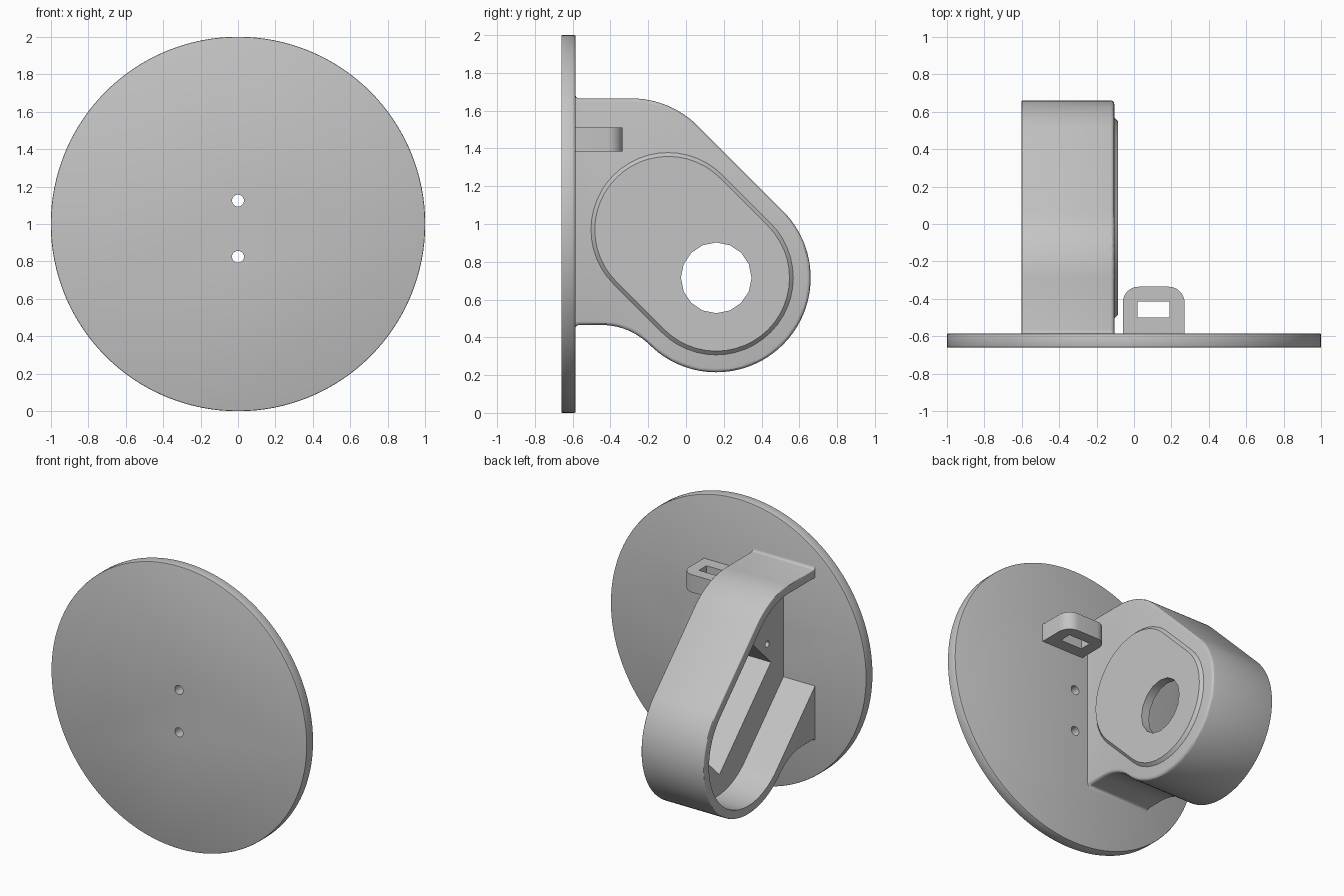
import bpy, bmesh, math
from mathutils import Vector

if "Cube" in bpy.data.objects:
    bpy.data.objects.remove(bpy.data.objects["Cube"], do_unlink=True)

# Single grey plastic
grey = bpy.data.materials.new("grey plastic")
grey.use_nodes = True
grey.diffuse_color = (0.55, 0.55, 0.55, 1)
grey.node_tree.nodes["Principled BSDF"].inputs["Base Color"].default_value = (0.55, 0.55, 0.55, 1)

# Planes to draw a profile in: (profile point, depth) -> world position
ALONG_X = lambda p, d: Vector((d, p[0], p[1]))
ALONG_Y = lambda p, d: Vector((p[0], d, p[1]))
ALONG_Z = lambda p, d: Vector((p[0], p[1], d))


def arc(center, radius, start, end, steps=24):
    angles = [math.radians(start + (end - start) * i / steps) for i in range(steps + 1)]
    return [(center[0] + radius * math.cos(a), center[1] + radius * math.sin(a)) for a in angles]


def circle(center, radius, sides):
    return arc(center, radius, 0, 360, sides)[:-1]


def prism(name, points, plane, low, high, bevel_low=0, bevel_high=0, segments=3):
    """Extrude a closed profile between two depths, optionally rounding either end."""
    bm = bmesh.new()
    bottom = [bm.verts.new(plane(p, low)) for p in points]
    top = [bm.verts.new(plane(p, high)) for p in points]
    caps = [bm.faces.new(bottom), bm.faces.new(top[::-1])]
    n = len(points)
    for i in range(n):
        j = (i + 1) % n
        bm.faces.new((bottom[j], bottom[i], top[i], top[j]))
    bmesh.ops.recalc_face_normals(bm, faces=bm.faces)
    for cap, width in zip(caps, (bevel_low, bevel_high)):
        if width:
            bmesh.ops.bevel(bm, geom=list(cap.edges), offset=width, segments=segments,
                            profile=0.5, affect='EDGES')
    mesh = bpy.data.meshes.new(name)
    bm.to_mesh(mesh)
    bm.free()
    mesh.materials.append(grey)
    obj = bpy.data.objects.new(name, mesh)
    bpy.context.collection.objects.link(obj)
    return obj


def activate(obj):
    bpy.ops.object.select_all(action='DESELECT')
    obj.select_set(True)
    bpy.context.view_layer.objects.active = obj


def cut(obj, cutters):
    activate(obj)
    for cutter in cutters:
        mod = obj.modifiers.new("cut", 'BOOLEAN')
        mod.operation = 'DIFFERENCE'
        mod.solver = 'EXACT'
        mod.object = cutter
        bpy.ops.object.modifier_apply(modifier=mod.name)


def smooth(obj):
    activate(obj)
    bpy.ops.object.shade_smooth_by_angle(angle=math.radians(30))


DISC_BACK = -0.585
HUB = (0.16, 0.715)       # lower, outer end of the slanted housing
SHOULDER = (-0.29, 1.165)  # upper bend of the housing
UPPER = (-0.095, 0.97)     # upper end of the raised pad
R2 = math.sqrt(0.5)

# Round base disc with two screw holes
disc = prism("base_disc", circle((0, 1), 1, 128), ALONG_Y, -0.66, DISC_BACK, 0.006, 0.006, 2)
helpers = [prism("disc_hole_cutter", circle((0, z), 0.032, 20), ALONG_Y, -0.8, -0.4)
           for z in (0.825, 1.125)]
cut(disc, helpers)

# Housing: slanted rounded body with small flares where it meets the disc
flare = 0.018
outline = (
    [(-0.62, 1.665 + flare)]
    + arc((DISC_BACK + flare, 1.665 + flare), flare, 180, 270, 4)
    + arc(SHOULDER, 0.5, 90, 45, 16)
    + arc(HUB, 0.5, 45, -135, 48)
    + arc((-0.445, 0.11), 0.355, 45, 90, 12)[1:]
    + arc((DISC_BACK + flare, 0.465 - flare), flare, 90, 180, 4)
    + [(-0.62, 0.465 - flare)]
)
housing = prism("housing", outline, ALONG_X, -0.6, -0.105, 0.006, 0.02)

# Cavity open on one side, following the slanted body
inner = 0.44
cavity_outline = (
    [(-0.75, SHOULDER[1] + inner)]
    + arc(SHOULDER, inner, 90, 45, 16)
    + arc(HUB, inner, 45, -135, 48)
    + [(-0.75, HUB[0] + HUB[1] - inner / R2 + 0.75)]
)
cavity = prism("cavity_cutter", cavity_outline, ALONG_X, -0.8, -0.353)


# Slanted frame: distance along the body axis and across it
def slant(along, across):
    mid = (HUB[0] + HUB[1]) * R2
    t = mid + across
    return ((along + t) * R2, (t - along) * R2)


# Rectangular pocket, shaft hole and four blind screw holes
pocket = prism("pocket_cutter",
               [slant(-1.017, -0.23), slant(-0.203, -0.23), slant(-0.203, 0.23), slant(-1.017, 0.23)],
               ALONG_X, -0.5, -0.146)
shaft_hole = prism("shaft_hole_cutter", circle(HUB, 0.187, 16), ALONG_X, -0.3, 0.1)
screws = [prism("screw_cutter", circle(slant(s, a), 0.022, 16), ALONG_X, -0.5, -0.17)
          for s in (-1.09, -0.13) for a in (-0.1, 0.1)]
cut(housing, [cavity, pocket, shaft_hole] + screws)

# Raised chamfered pad around the shaft hole
pad = prism("raised_pad", arc(UPPER, 0.408, 45, 225, 24) + arc(HUB, 0.408, 225, 405, 24),
            ALONG_X, -0.125, -0.085, 0, 0.02, 1)
cut(pad, [shaft_hole])
helpers += [cavity, pocket, shaft_hole] + screws

# Cable lug with rounded corners and a slot
lug = prism("cable_lug",
            [(-0.06, -0.6)] + arc((0.025, -0.42), 0.085, 180, 90, 8)
            + arc((0.185, -0.42), 0.085, 90, 0, 8) + [(0.27, -0.6)],
            ALONG_Z, 1.385, 1.51)
slot = prism("slot_cutter", [(0.02, -0.5), (0.19, -0.5), (0.19, -0.415), (0.02, -0.415)],
             ALONG_Z, 1.2, 1.7)
cut(lug, [slot])
helpers.append(slot)

for part in (disc, housing, pad, lug):
    smooth(part)
for helper in helpers:
    bpy.data.objects.remove(helper, do_unlink=True)
